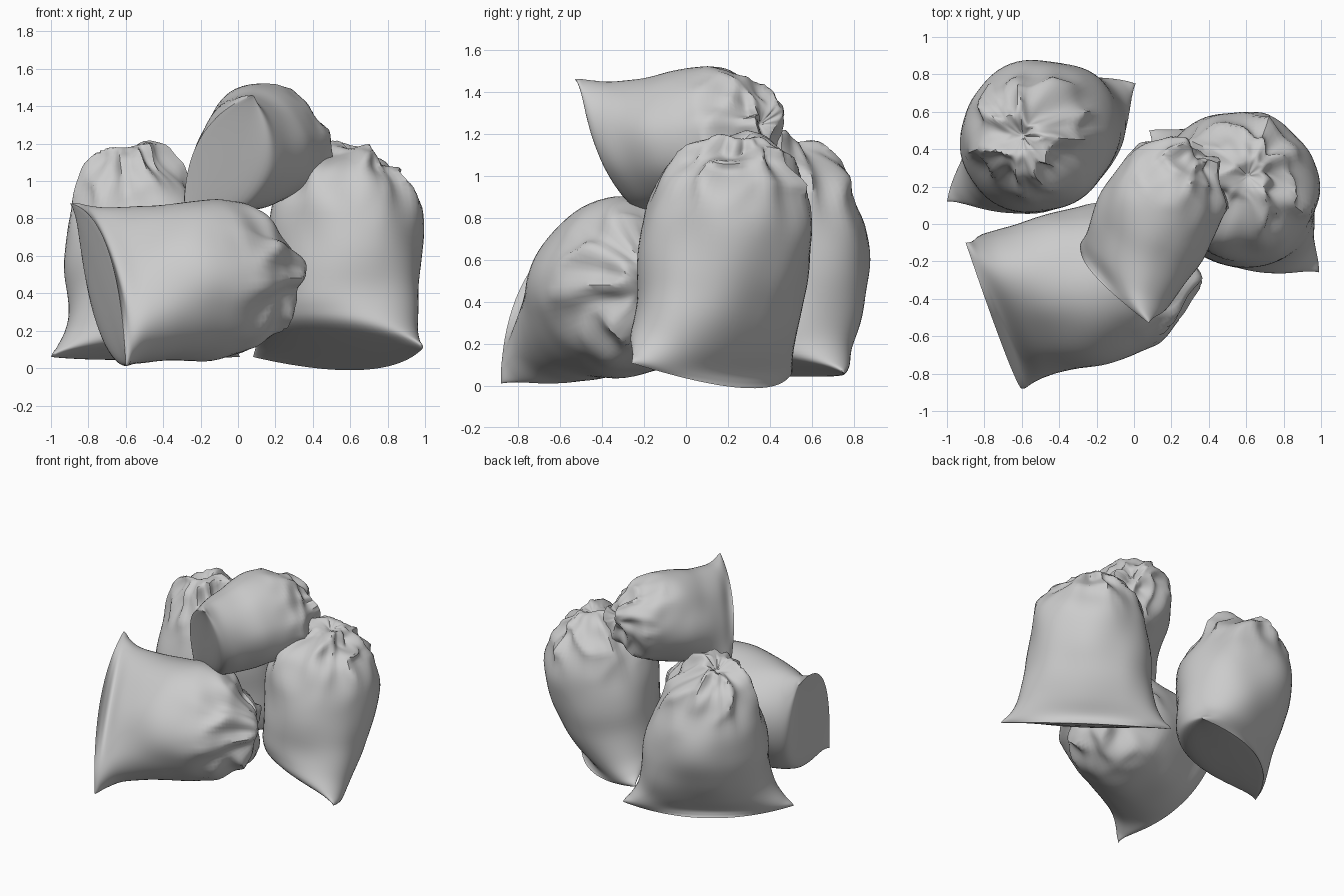
import bpy, bmesh, math
from mathutils import Vector, noise

if "Cube" in bpy.data.objects:
    bpy.data.objects.remove(bpy.data.objects["Cube"])

SEG, STEPS = 72, 5
# bag profile from bottom seam to gathered mouth:
# (height, half width, half depth, sideways offset of the seam)
PROFILE = [(0, .60, .010, .20), (.02, .585, .12, .08), (.06, .54, .25, -.045), (.15, .485, .32, -.05),
           (.30, .45, .37, -.02), (.48, .435, .41, 0), (.66, .41, .42, 0), (.80, .365, .38, 0),
           (.90, .285, .305, 0), (.97, .20, .21, 0), (1.02, .11, .11, 0), (1.01, .05, .05, 0),
           (.98, .01, .01, 0)]


def spline(pts, steps):
    """Catmull-Rom samples through the profile points."""
    P = [Vector(p) for p in pts]
    out = []
    for i in range(len(P) - 1):
        a, b, c, d = P[max(i - 1, 0)], P[i], P[i + 1], P[min(i + 2, len(P) - 1)]
        for k in range(steps):
            t = k / steps
            out.append(.5 * (2 * b + (c - a) * t + (2 * a - 5 * b + 4 * c - d) * t * t
                             + (3 * b - a - 3 * c + d) * t ** 3))
    return out + [P[-1]]


def ramp(x, a, b):
    t = min(max((x - a) / (b - a), 0), 1)
    return t * t * (3 - 2 * t)


def sack(name, p, q, top, seed, side=1.0, depth=1.0, droop=0.0, tilt=0.0, taper=1.0, bulge=0.0):
    """Bag with seam corners p and q, tied mouth at top; the seam bows to one side."""
    p, q, top = Vector(p), Vector(q), Vector(top)
    base = (p + q) / 2
    axis = top - base
    u = (q - p).normalized()
    v = axis.normalized().cross(u).normalized()
    s = (q - p).length / 1.2
    off = Vector((seed * 7.3, seed * 3.1, seed * 5.7))
    rings = spline(PROFILE, STEPS)
    bm = bmesh.new()
    loops = []
    for i, (h, hu, hv, shift) in enumerate(rings):
        f = i / (len(rings) - 1)
        gather = ramp(f, .44, .72)
        body = ramp(f, .12, .35)
        low = 1 - ramp(f, .1, .45)
        fade = min(1, hu / .2)
        thin = 1 + (taper - 1) * ramp(f, .38, .6)
        loop = []
        for j in range(SEG):
            a = 2 * math.pi * j / SEG
            ca, sa = math.cos(a), math.sin(a)
            d = Vector((ca, sa, 0))
            local = Vector((hu * ca, hv * sa, h))
            # pleats into the mouth, crumpled folds, soft dents on the body
            pleat = .22 - abs(noise.noise(d * 1.9 + Vector((0, 0, h * 1.5)) + off))
            fold = .2 - abs(noise.noise(local * 4.2 + off * 1.7))
            dent = noise.noise(local * 3.2 + off * 2)
            r = fade * gather * (.13 * pleat + .13 * fold) + body * fade * .03 * dent
            lift = ramp(f, .58, .85) * (.09 * noise.noise(local * 3.5 - off) + .10 * fold)
            # the bottom panel sags at the seam and may slope up on the far side
            across = hv * sa * depth + side * shift * sa * sa
            drop = low * (droop * sa * sa + tilt * across)
            pos = (base + axis * (h + lift) - axis.normalized() * drop
                   + u * (((hu * thin + r) * ca + bulge * math.sin(math.pi * min(h, 1))) * s)
                   + v * ((across * thin + r * sa) * s))
            loop.append(bm.verts.new(pos))
        loops.append(loop)
    for lo, hi in zip(loops, loops[1:]):
        for j in range(SEG):
            k = (j + 1) % SEG
            bm.faces.new((lo[j], lo[k], hi[k], hi[j]))
    bm.faces.new(loops[-1])
    # close the thin seam slit across its two lips
    lip = loops[0]
    for j in range(SEG // 2):
        bm.faces.new(list(dict.fromkeys((lip[j], lip[-j], lip[-j - 1], lip[j + 1]))))
    bmesh.ops.recalc_face_normals(bm, faces=bm.faces)
    mesh = bpy.data.meshes.new(name)
    bm.to_mesh(mesh)
    bm.free()
    obj = bpy.data.objects.new(name, mesh)
    bpy.context.collection.objects.link(obj)
    bpy.context.view_layer.objects.active = obj
    bpy.ops.object.select_all(action='DESELECT')
    obj.select_set(True)
    bpy.ops.object.shade_smooth_by_angle(angle=math.radians(50))


# upright bag, back left
sack("back_left_sack", (-1.0, .12, .06), (.01, .75, .06), (-.60, .47, 1.16), 1,
     taper=.86, bulge=.05)
# upright bag leaning back, right
sack("right_sack", (.99, -.26, .11), (.08, .50, .06), (.61, .26, 1.18), 2,
     side=-1, depth=.96, droop=.02, tilt=-.22)
# bag lying on its side, front left
sack("front_lying_sack", (-.90, -.10, .88), (-.60, -.88, .01), (.24, -.16, .48), 3, side=-1.3)
# smaller bag lying on top of the pile
sack("top_sack", (.08, -.53, 1.46), (-.28, -.12, .78), (.33, .38, 1.25), 4, depth=1.08)
